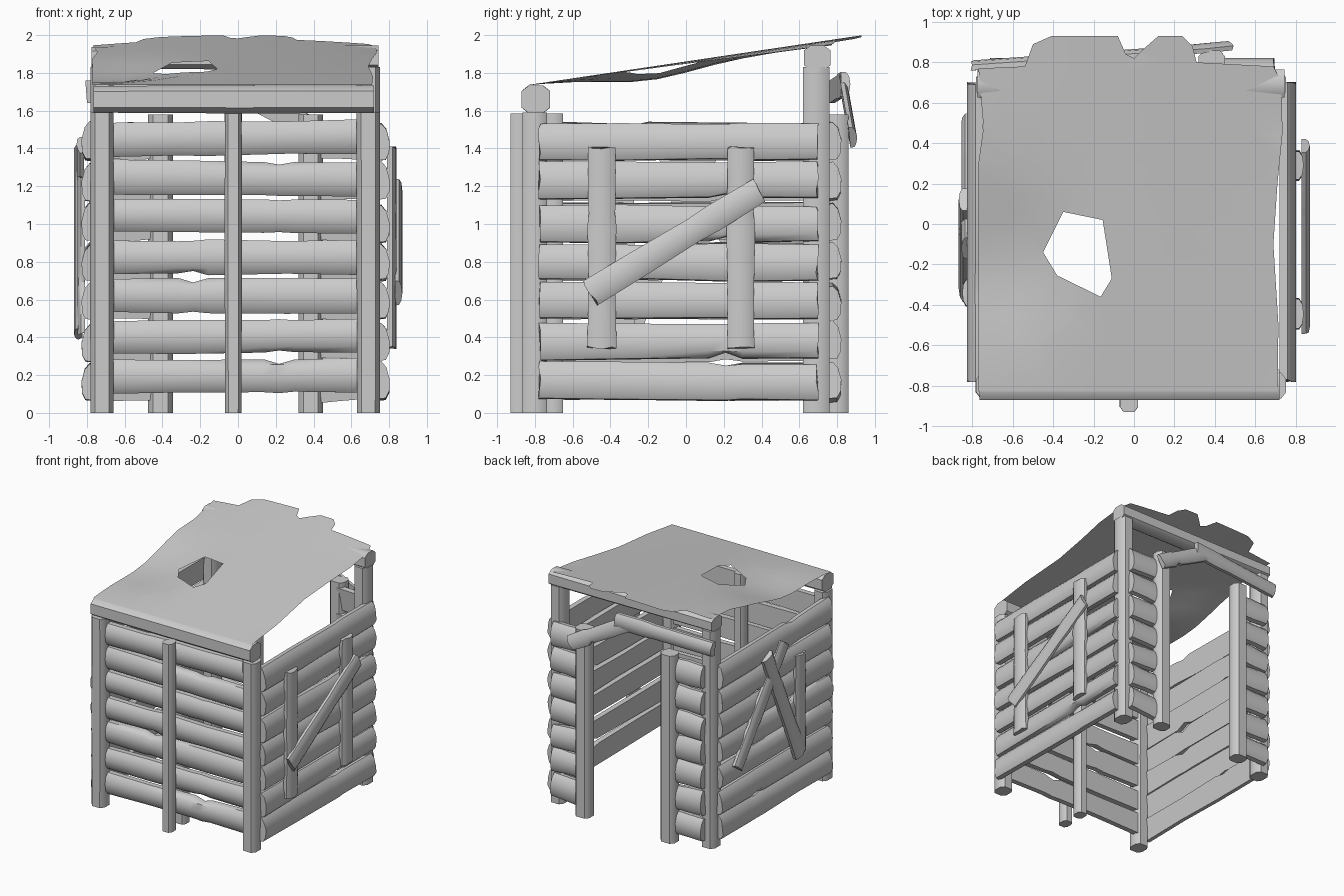
import bpy, bmesh, random
from math import exp
from mathutils import Vector

if "Cube" in bpy.data.objects:
    bpy.data.objects.remove(bpy.data.objects["Cube"])

random.seed(7)
PLANK = [(1, -1), (1, .1), (.65, .75), (0, 1), (-.65, .75), (-1, .1), (-1, -1)]
LOG = [(1, .5), (.6, 1), (-.6, 1), (-1, .5), (-1, -.5), (-.6, -1), (.6, -1), (1, -.5)]


def finish(bm, name, angle=0.75):
    me = bpy.data.meshes.new(name)
    bm.to_mesh(me)
    bm.free()
    ob = bpy.data.objects.new(name, me)
    bpy.context.collection.objects.link(ob)
    bpy.ops.object.select_all(action='DESELECT')
    ob.select_set(True)
    bpy.context.view_layer.objects.active = ob
    bpy.ops.object.shade_smooth_by_angle(angle=angle)
    return ob


# Loft a worn timber from a to b; "out" is the direction its face points
def timber(name, a, b, width, thick, out, profile=PLANK, notch=True, wobble=.006):
    a, b, out = Vector(a), Vector(b), Vector(out)
    d = (b - a).normalized()
    u = d.cross(out).normalized()
    n = u.cross(d).normalized()
    stations = [0, .27, .33, .39, .7, 1] if notch else [0, .5, 1]
    side = random.choice((-1, 1))
    depth = random.choice((0, .015, .03))
    if random.random() < .5:
        stations = [1 - s for s in reversed(stations)]
    mid = 2 if abs(stations[2] - .33) < .01 else 3
    bm = bmesh.new()
    rings = []
    for i, s in enumerate(stations):
        w = width / 2 + random.uniform(-wobble, wobble)
        ring = []
        for pu, pv in profile:
            bite = depth if notch and i == mid and pu * side > .9 else 0
            end = random.uniform(-.008, .008) if notch and s in (0, 1) else 0
            p = a.lerp(b, s) + u * (pu * w - side * bite) + n * pv * thick / 2 + d * end
            ring.append(bm.verts.new(p))
        rings.append(ring)
    k = len(profile)
    for r, q in zip(rings, rings[1:]):
        for j in range(k):
            bm.faces.new((r[j], r[(j + 1) % k], q[(j + 1) % k], q[j]))
    bm.faces.new(rings[0])
    bm.faces.new(rings[-1])
    bmesh.ops.recalc_face_normals(bm, faces=bm.faces)
    return finish(bm, name)


def post(name, x, y, w, t, top):
    timber(name, (x, y, 0), (x, y, top), w, t, (0, -1, 0), LOG, False, .002)


# Posts
for tag, x in (("left", -.72), ("right", .69)):
    post(f"front_post_{tag}", x, -.80, .125, .13, 1.59)
    post(f"back_post_{tag}", x, .69, .125, .14, 1.83)
for tag, x in (("left", -.41), ("right", .385)):
    post(f"door_post_{tag}", x, .80, .13, .12, 1.58)
post("front_middle_post", -.025, -.88, .09, .1, 1.585)
post("inner_middle_post", -.025, -.70, .09, .1, 1.585)

# Roof beams
timber("front_beam", (-.765, -.795, 1.66), (.72, -.795, 1.66), .14, .15, (0, -1, 0), LOG, False)
timber("back_beam", (-.775, .695, 1.88), (.745, .695, 1.88), .125, .14, (0, 1, 0), LOG, False)

# Wall planks, seven rows
for i in range(7):
    j = lambda: random.uniform(-.012, .012)
    z = .2 + i * .209
    timber(f"front_plank_{i}", (-.68, -.79, z + j()), (.66, -.79, z + j()), .18, .08, (0, -1, 0))
    z = .165 + i * .212
    timber(f"right_plank_{i}", (.767, -.775, z + j()), (.767, .695, z + j()), .19, .07, (1, 0, .12))
    timber(f"left_plank_{i}", (-.793, -.775, z + j()), (-.793, .695, z + j()), .19, .07, (-1, 0, .12))
    for tag, x0, x1 in (("left", -.71, -.43), ("right", .40, .69)):
        timber(f"back_plank_{tag}_{i}", (x0, .785, z + j()), (x1, .785, z + j()), .19, .075,
               (0, 1, .12), notch=False)

# Braces on the right wall
for tag, y in (("front", -.445), ("back", .29)):
    timber(f"right_brace_{tag}", (.815, y, .345), (.815, y, 1.405), .145, .05, (1, 0, 0))
timber("right_brace_diagonal", (.85, -.505, .635), (.85, .39, 1.18), .14, .04, (1, 0, 0))

# Braces on the left wall
timber("left_brace_upright", (-.83, -.34, .42), (-.83, -.34, 1.25), .13, .04, (-1, 0, 0))
timber("left_brace_a", (-.845, .12, 1.40), (-.845, -.32, .42), .13, .045, (-1, 0, 0))
timber("left_brace_b", (-.835, .5, .6), (-.835, -.12, 1.42), .13, .04, (-1, 0, 0))

# Loose boards above the doorway
timber("lintel_board", (-.80, .785, 1.70), (.06, .845, 1.74), .13, .05, (0, 1, 0))
timber("hanging_board", (-.05, .835, 1.74), (.46, .885, 1.46), .12, .04, (0, 1, .1))

# Torn roof sheet: outline and hole filled flat, sliced, then bent to the slope
OUTLINE = [(-.77, -.83), (.71, -.83), (.715, -.5), (.69, -.1), (.71, .2), (.735, .45), (.73, .7),
           (.69, .78), (.31, .8), (.29, .88), (.24, .93), (.12, .93), (.04, .86), (0, .82),
           (-.04, .84), (-.08, .93), (-.41, .93), (-.5, .89), (-.54, .78), (-.77, .77),
           (-.745, .48), (-.77, .3)]
HOLE = [(-.35, .06), (-.155, .02), (-.11, -.27), (-.165, -.36), (-.38, -.255), (-.45, -.14)]
bm = bmesh.new()
edges = []
for loop in (OUTLINE, HOLE):
    vs = [bm.verts.new((x, y, 0)) for x, y in loop]
    edges += [bm.edges.new((vs[i - 1], vs[i])) for i in range(len(vs))]
bmesh.ops.triangle_fill(bm, use_beauty=True, use_dissolve=False, edges=edges, normal=(0, 0, 1))
for axis in (0, 1):
    for i in range(-5, 6):
        co, no = Vector((0, 0, 0)), Vector((0, 0, 0))
        co[axis], no[axis] = i * .15, 1
        bmesh.ops.bisect_plane(bm, geom=bm.verts[:] + bm.edges[:] + bm.faces[:],
                               plane_co=co, plane_no=no)
for v in bm.verts:
    x, y = v.co.x, v.co.y
    rise = (y + .83) / 1.76
    sag = .06 * exp(-((y + .2) / .35) ** 2) * min(1, max(0, (-x - .2) / .4))
    v.co.z = 1.737 + .262 * rise - .055 * rise * x * x - sag
bmesh.ops.recalc_face_normals(bm, faces=bm.faces)
for f in bm.faces:
    if f.normal.z < 0:
        f.normal_flip()
roof = finish(bm, "roof_sheet")
